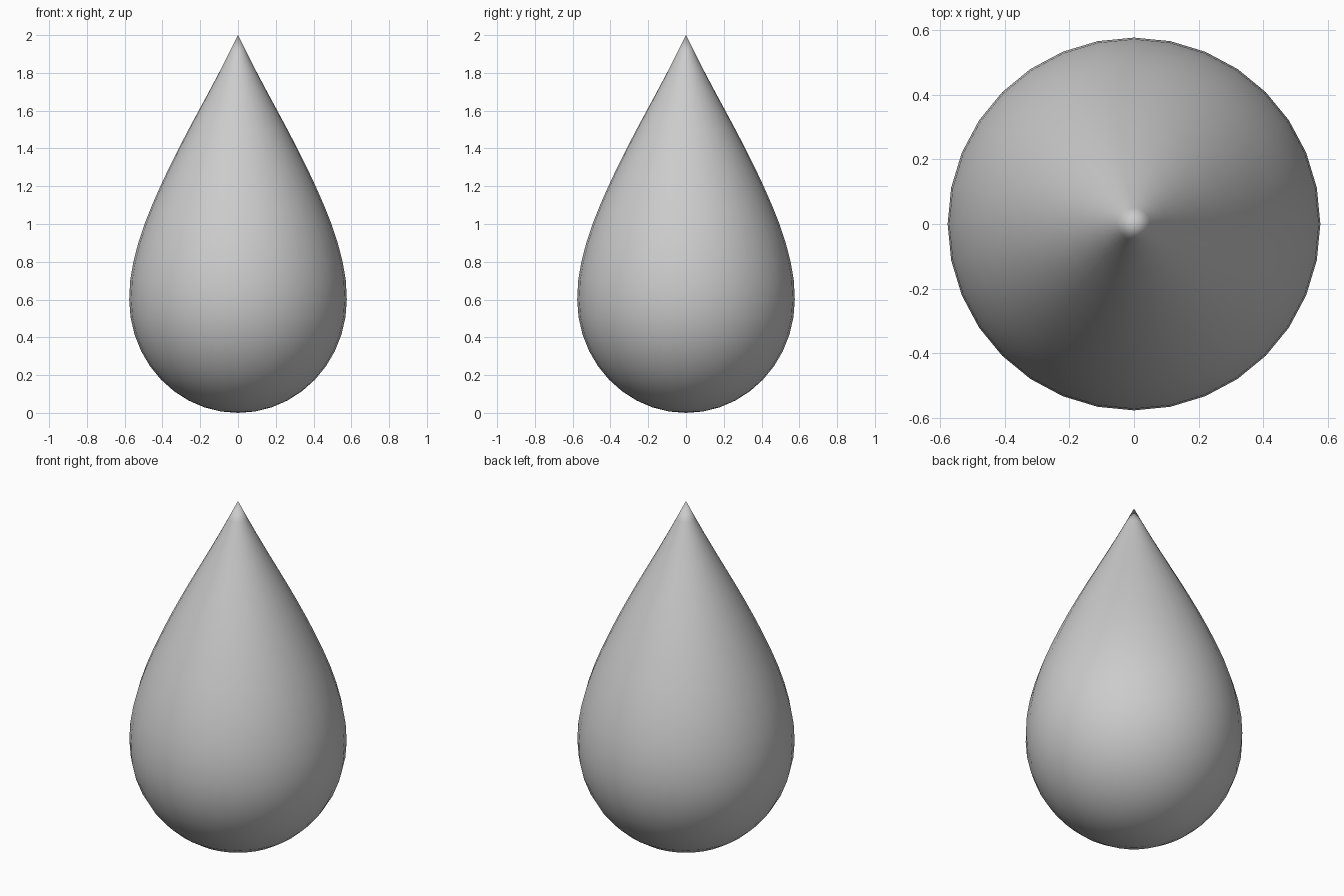
import bpy, bmesh, math

if "Cube" in bpy.data.objects:
    bpy.data.objects.remove(bpy.data.objects["Cube"])

SEGMENTS = 32

# Profile (radius, height): elliptical bowl, then taper to the tip
profile = []
for i in range(11):
    a = math.pi / 2 * i / 10
    profile.append((0.576 * math.sin(a), 0.6 - 0.6 * math.cos(a)))
profile += [(0.571, 0.7), (0.554, 0.8), (0.528, 0.9), (0.495, 1.0), (0.455, 1.1),
            (0.411, 1.2), (0.364, 1.3), (0.314, 1.4), (0.262, 1.5), (0.208, 1.6),
            (0.154, 1.7), (0.101, 1.8), (0.05, 1.9), (0.0, 2.0)]

# Revolve the profile around z
bm = bmesh.new()
verts = [bm.verts.new((r, 0, z)) for r, z in profile]
edges = [bm.edges.new(pair) for pair in zip(verts, verts[1:])]
bmesh.ops.spin(bm, geom=verts + edges, cent=(0, 0, 0), axis=(0, 0, 1),
               angle=2 * math.pi, steps=SEGMENTS)
bmesh.ops.remove_doubles(bm, verts=bm.verts[:], dist=1e-4)
bmesh.ops.recalc_face_normals(bm, faces=bm.faces[:])
for f in bm.faces:
    f.smooth = True

# Droplet object
mesh = bpy.data.meshes.new("droplet")
bm.to_mesh(mesh)
bm.free()
bpy.context.collection.objects.link(bpy.data.objects.new("droplet", mesh))
